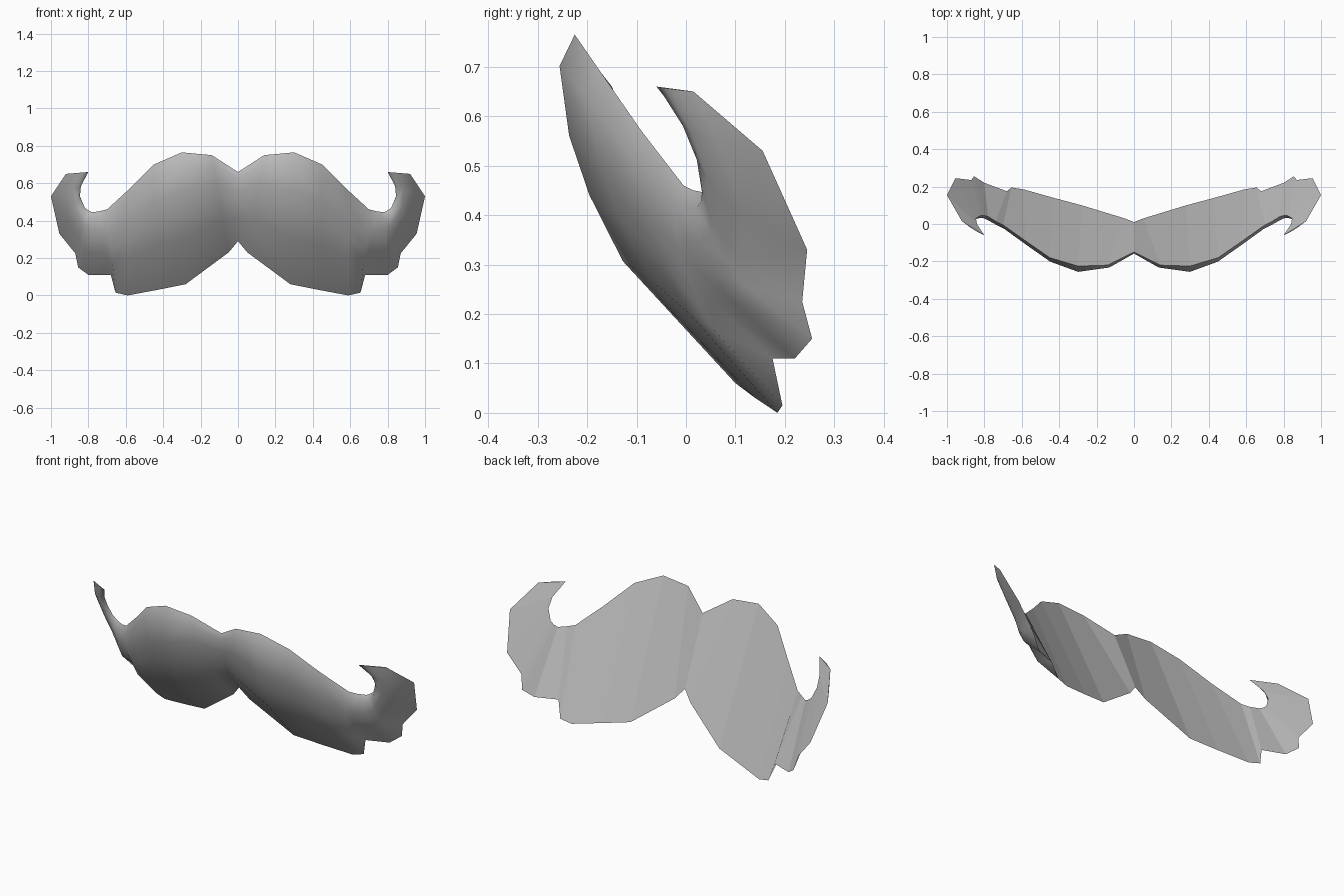
import bpy
import bmesh
from mathutils import Vector

default_cube = bpy.data.objects.get("Cube")
if default_cube:
    bpy.data.objects.remove(default_cube, do_unlink=True)

# One flat grey for the whole moustache
grey = bpy.data.materials.new("hair_grey")
grey.use_nodes = True
colour = (0.5, 0.5, 0.5, 1)
grey.diffuse_color = colour
for node in grey.node_tree.nodes:
    if node.type == "BSDF_PRINCIPLED":
        node.inputs["Base Color"].default_value = colour

# Cross-sections from the middle out to the curled tip:
# upper edge point, lower edge point, bulge of the front
SECTIONS = [
    ((0, -.15, .66), (0, .01, .29), .045),
    ((.14, -.22, .75), (.05, .03, .23), .07),
    ((.3, -.225, .765), (.28, .1, .06), .12),
    ((.45, -.18, .7), (.43, .14, .03), .1),
    ((.58, -.09, .57), (.59, .185, 0), .085),
    ((.7, -.005, .46), (.655, .195, .015), .075),
    ((.74, .015, .45), (.68, .175, .11), .07),
    ((.78, .04, .445), (.8, .22, .11), .07),
    ((.8, .045, .455), (.855, .255, .15), .065),
    ((.82, .045, .47), (.87, .235, .225), .06),
    ((.845, .03, .53), (.955, .245, .33), .055),
    ((.84, 0, .585), (1, .155, .53), .04),
    ((.8, -.06, .66), (.92, .015, .65), .006),
]
# Rounded front profile: position down the section, share of the bulge
PROFILE = [(0, 0), (.09, .5), (.29, .88), (.46, 1), (.65, .95), (1, 0)]


def section_points(upper, lower, bulge):
    """Points down the front of one cross-section."""
    upper, lower = Vector(upper), Vector(lower)
    forward = Vector((0, -bulge, 0))
    return [upper.lerp(lower, t) + forward * share for t, share in PROFILE]


bm = bmesh.new()
rows = [[bm.verts.new(point) for point in section_points(*section)]
        for section in SECTIONS]

for inner, outer in zip(rows, rows[1:]):
    # Smooth rounded front
    for k in range(len(PROFILE) - 1):
        face = bm.faces.new((inner[k], inner[k + 1], outer[k + 1], outer[k]))
        face.smooth = True
    # Flat strip across the back
    bm.faces.new((inner[0], outer[0], outer[-1], inner[-1]))

# Thin cap on the tip
bm.faces.new(rows[-1])

mesh = bpy.data.meshes.new("moustache")
bm.to_mesh(mesh)
bm.free()
mesh.materials.append(grey)

moustache = bpy.data.objects.new("moustache", mesh)
bpy.context.collection.objects.link(moustache)

# The other half
mirror = moustache.modifiers.new("other_half", "MIRROR")
mirror.use_axis[0] = True
mirror.use_clip = True
mirror.merge_threshold = 0.001
